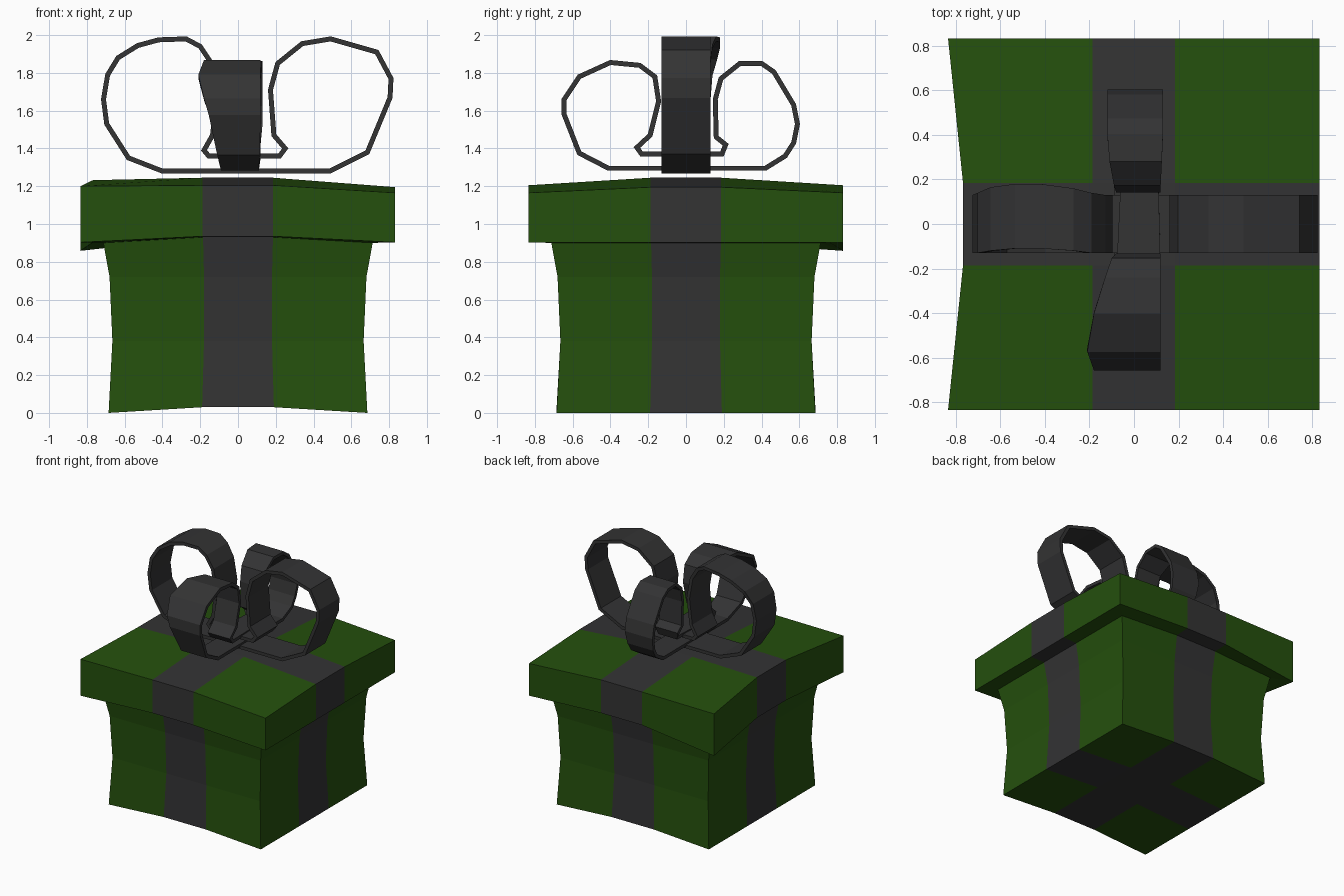
import bpy, bmesh
from mathutils import Vector

if "Cube" in bpy.data.objects:
    bpy.data.objects.remove(bpy.data.objects["Cube"])


def material(name, color):
    m = bpy.data.materials.new(name)
    m.diffuse_color = (*color, 1)
    m.use_nodes = True
    m.node_tree.nodes["Principled BSDF"].inputs["Base Color"].default_value = m.diffuse_color
    return m


GREEN = material("green_paper", (0.018, 0.08, 0.004))
DARK = material("dark_ribbon", (0.033, 0.033, 0.034))


def finish(bm, name, mats):
    bmesh.ops.recalc_face_normals(bm, faces=bm.faces[:])
    me = bpy.data.meshes.new(name)
    bm.to_mesh(me)
    bm.free()
    for m in mats:
        me.materials.append(m)
    ob = bpy.data.objects.new(name, me)
    bpy.context.collection.objects.link(ob)
    return ob


# Perimeter of a 4 x 4 grid, walked once around
RIM = ([(i, 0) for i in range(4)] + [(3, j) for j in range(1, 4)]
       + [(i, 3) for i in (2, 1, 0)] + [(0, 2), (0, 1)])


def stripes(level_fns, name):
    """Stack of square rings with capped ends; the middle strips are ribbon."""
    bm = bmesh.new()
    last = len(level_fns) - 1
    rings = []
    for k, fn in enumerate(level_fns):
        cells = RIM if 0 < k < last else [(i, j) for i in range(4) for j in range(4)]
        rings.append({c: bm.verts.new(fn(*c)) for c in cells})
    for a, b in zip(rings, rings[1:]):
        for n, p in enumerate(RIM):
            q = RIM[(n + 1) % 12]
            f = bm.faces.new((a[p], a[q], b[q], b[p]))
            f.material_index = int({p[0], q[0]} == {1, 2} or {p[1], q[1]} == {1, 2})
    for r in (rings[0], rings[-1]):
        for i in range(3):
            for j in range(3):
                f = bm.faces.new((r[i, j], r[i + 1, j], r[i + 1, j + 1], r[i, j + 1]))
                f.material_index = int(i == 1 or j == 1)
    return finish(bm, name, (GREEN, DARK))


def grid(h, z, s=0.185):
    """Plain ring level; the middle strip along y is raised a little."""
    line = (-h, -s, s, h)
    return lambda i, j: (line[i], line[j], z + (0.03 if i in (1, 2) and z in (0, 0.9) else 0))


def lid_xy(i, j):
    line = (-0.835, -0.187, 0.185, 0.832)
    return (-0.768 if i == 0 and j in (1, 2) else line[i]), line[j]


def lid_bottom(i, j):
    z = 0.858 if (i, j) == (0, 3) else 0.935 if i in (1, 2) else 0.903
    return (*lid_xy(i, j), z)


def lid_top(i, j):
    mid_x, mid_y = i in (1, 2), j in (1, 2)
    if mid_x and mid_y:
        z = 1.245
    elif mid_x:
        z = 1.205
    elif mid_y:
        z = 1.232 if i == 0 else 1.195
    else:
        z = 1.2 if i == 0 else 1.165
    return (*lid_xy(i, j), z)


# Waisted box with overhanging lid
stripes([grid(0.685, 0, 0.19), grid(0.665, 0.38, 0.18), grid(0.68, 0.72, 0.18),
         grid(0.713, 0.9), lid_bottom, lid_top], "gift_box")


def bow(name, axis, pts, t=0.013):
    """Closed ribbon: centreline (u, z) with side limits (lo, hi)."""
    bm = bmesh.new()
    n = len(pts)
    rows = []
    for k, (u, z, lo, hi) in enumerate(pts):
        p = Vector((u, z))
        d0 = (p - Vector(pts[k - 1][:2])).normalized()
        d1 = (Vector(pts[(k + 1) % n][:2]) - p).normalized()
        n0, n1 = Vector((-d0.y, d0.x)), Vector((-d1.y, d1.x))
        m = (n0 + n1).normalized()
        m *= t / max(m.dot(n1), 0.6)
        row = []
        for s, w in ((1, lo), (1, hi), (-1, hi), (-1, lo)):
            q = p + m * s
            row.append(bm.verts.new((q.x, w, q.y) if axis == 'x' else (w, q.x, q.y)))
        rows.append(row)
    for k in range(n):
        a, b = rows[k], rows[(k + 1) % n]
        for e in range(4):
            g = (e + 1) % 4
            bm.faces.new((a[e], a[g], b[g], b[e]))
    return finish(bm, name, (DARK,))


W = (-0.13, 0.13)
# Side-to-side pair of loops
bow("bow_side_loops", 'x', [(u, z, *w) for u, z, w in (
    (-0.40, 1.28, W), (-0.58, 1.35, W), (-0.695, 1.53, W), (-0.712, 1.66, W),
    (-0.69, 1.79, (-0.13, 0.14)), (-0.635, 1.88, (-0.12, 0.165)),
    (-0.53, 1.945, (-0.11, 0.18)), (-0.42, 1.975, (-0.11, 0.18)),
    (-0.275, 1.98, (-0.12, 0.16)), (-0.20, 1.94, (-0.13, 0.14)), (-0.14, 1.85, W),
    (-0.11, 1.68, W), (-0.135, 1.47, W), (-0.18, 1.39, W), (-0.155, 1.36, W),
    (0.22, 1.36, W), (0.25, 1.40, W), (0.19, 1.47, W), (0.172, 1.71, W),
    (0.21, 1.85, W), (0.34, 1.955, W), (0.49, 1.98, W), (0.735, 1.91, W),
    (0.81, 1.77, W), (0.805, 1.67, W), (0.685, 1.38, W), (0.485, 1.28, W))])

N = (-0.08, 0.12)
# Front-to-back pair of loops, the front one flaring to the left
bow("bow_front_back_loops", 'y', [(u, z, *w) for u, z, w in (
    (-0.41, 1.295, (-0.09, 0.11)), (-0.565, 1.375, (-0.11, 0.115)),
    (-0.645, 1.58, (-0.155, 0.12)), (-0.645, 1.66, (-0.18, 0.12)),
    (-0.565, 1.78, (-0.21, 0.12)), (-0.40, 1.855, (-0.18, 0.12)),
    (-0.245, 1.84, (-0.13, 0.12)), (-0.165, 1.78, (-0.1, 0.12)), (-0.145, 1.65, N),
    (-0.19, 1.47, N), (-0.26, 1.405, N), (-0.235, 1.37, N),
    (0.19, 1.37, (-0.06, 0.11)), (0.21, 1.42, N), (0.16, 1.46, N), (0.155, 1.66, N),
    (0.185, 1.77, (-0.09, 0.12)), (0.285, 1.85, (-0.11, 0.125)),
    (0.40, 1.85, (-0.12, 0.13)), (0.465, 1.805, (-0.12, 0.13)),
    (0.57, 1.63, (-0.12, 0.13)), (0.59, 1.53, (-0.12, 0.13)),
    (0.57, 1.43, (-0.11, 0.12)), (0.525, 1.36, (-0.1, 0.12)), (0.42, 1.295, (-0.09, 0.11)))])
